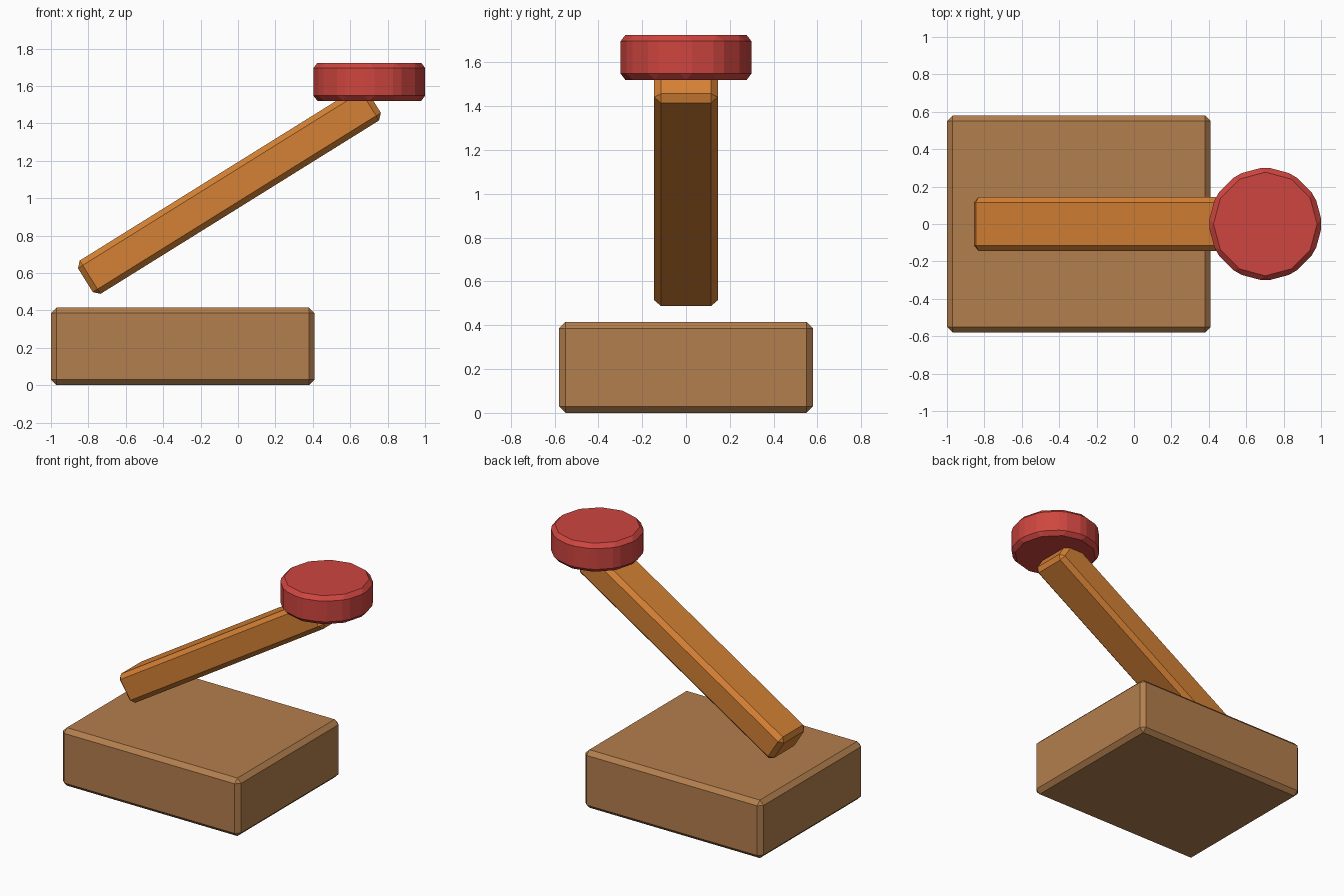
import bpy
from math import radians

if "Cube" in bpy.data.objects:
    bpy.data.objects.remove(bpy.data.objects["Cube"])


def finish(name, color, bevel=0.03):
    """Name the active object, colour it and chamfer its edges."""
    ob = bpy.context.object
    ob.name = name
    mat = bpy.data.materials.new(name + "_colour")
    mat.diffuse_color = (*color, 1)
    mat.use_nodes = True
    mat.node_tree.nodes["Principled BSDF"].inputs["Base Color"].default_value = mat.diffuse_color
    ob.data.materials.append(mat)
    bpy.ops.object.transform_apply(location=False, rotation=False, scale=True)
    mod = ob.modifiers.new("chamfer", 'BEVEL')
    mod.width = bevel
    mod.segments = 1
    mod.limit_method = 'ANGLE'
    mod.angle_limit = radians(25)
    return ob


def box(name, size, location, color, tilt=0):
    bpy.ops.mesh.primitive_cube_add(size=1, location=location,
                                    rotation=(0, -radians(tilt), 0))
    bpy.context.object.scale = size
    return finish(name, color)


# wooden base block
box("base", (1.41, 1.16, 0.415), (-0.295, 0, 0.2075), (0.45, 0.21, 0.075))

# tilted lever arm floating above the base
box("lever_arm", (1.814, 0.29, 0.21), (-0.046, 0, 1.041), (0.66, 0.22, 0.035), tilt=31.9)

# twelve-sided knob on the arm's upper end
bpy.ops.mesh.primitive_cylinder_add(vertices=12, radius=0.306, depth=0.204,
                                    location=(0.702, 0, 1.622))
finish("knob", (0.62, 0.06, 0.05), 0.028)
